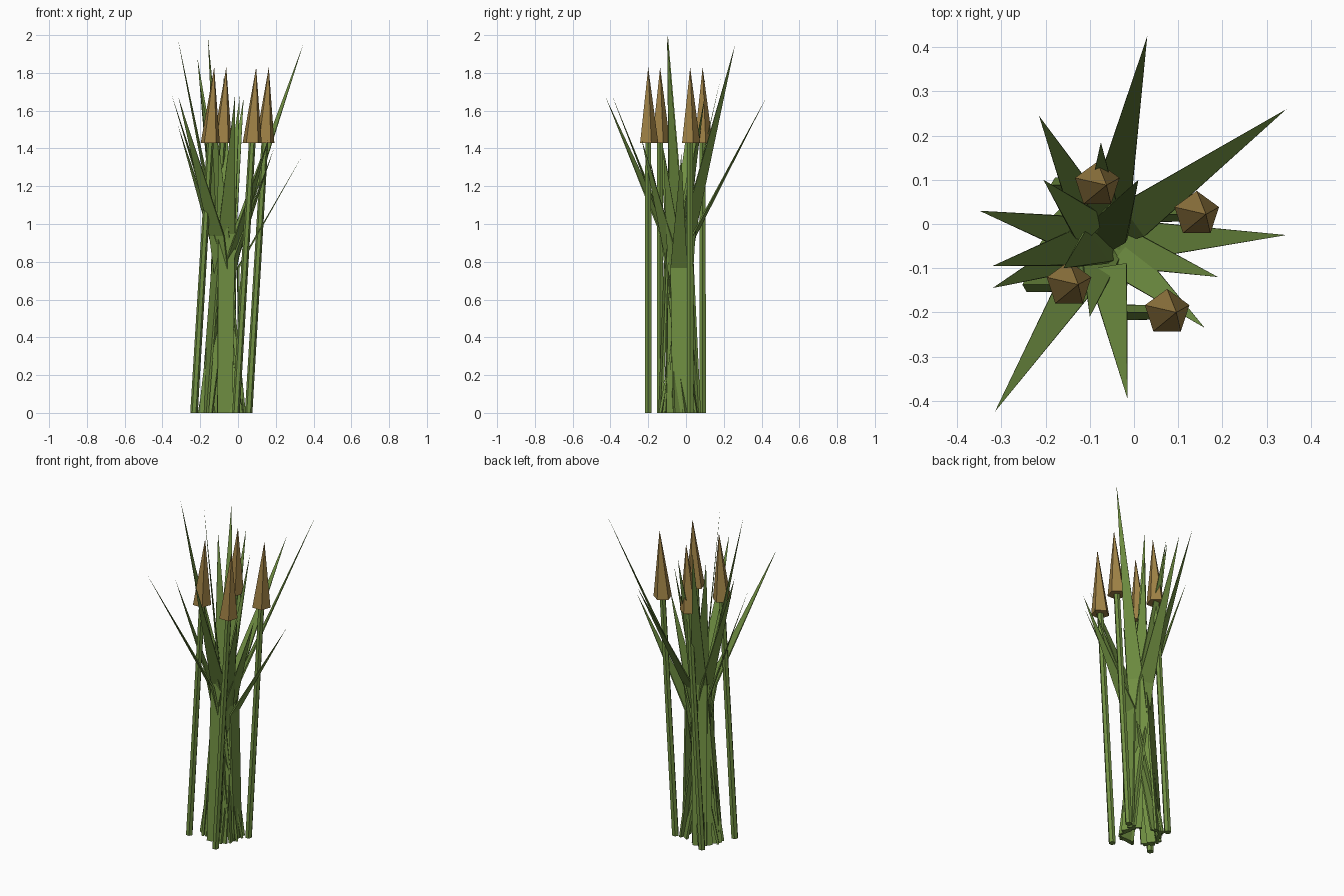
import bpy
import bmesh
from math import sin, cos, tau
from mathutils import Vector

cube = bpy.data.objects.get("Cube")
if cube:
    bpy.data.objects.remove(cube, do_unlink=True)


def make_material(name, rgb):
    mat = bpy.data.materials.new(name)
    mat.use_nodes = True
    mat.diffuse_color = (*rgb, 1)
    mat.node_tree.nodes["Principled BSDF"].inputs["Base Color"].default_value = (*rgb, 1)
    return mat


GREEN = make_material("reed green", (0.165, 0.28, 0.055))
BROWN = make_material("seed head brown", (0.345, 0.22, 0.06))


def loft(name, rings, material, tip=None):
    """Skin a row of matching rings, ending in a tip point or a flat cap."""
    bm = bmesh.new()
    rows = [[bm.verts.new(p) for p in ring] for ring in rings]
    n = len(rows[0])
    bm.faces.new(rows[0][::-1])
    for low, high in zip(rows, rows[1:]):
        for i in range(n):
            j = (i + 1) % n
            bm.faces.new((low[i], low[j], high[j], high[i]))
    if tip is None:
        bm.faces.new(rows[-1])
    else:
        point = bm.verts.new(tip)
        for i in range(n):
            bm.faces.new((rows[-1][i], rows[-1][(i + 1) % n], point))
    bmesh.ops.recalc_face_normals(bm, faces=bm.faces)
    mesh = bpy.data.meshes.new(name)
    bm.to_mesh(mesh)
    bm.free()
    mesh.materials.append(material)
    obj = bpy.data.objects.new(name, mesh)
    bpy.context.collection.objects.link(obj)
    return obj


def polygon(center, radius, sides, start):
    angles = [start + i * tau / sides for i in range(sides)]
    return [center + Vector((cos(a), sin(a), 0)) * radius for a in angles]


def blade_section(center, side, out, width, thickness):
    w, t = side * width / 2, out * thickness / 2
    return [center - w - t, center + w - t, center + w + t, center - w + t]


# Leaning six-sided stems, each with a five-sided pointed seed head
HEAD_Z, TIP_Z, LEAN = 1.43, 1.83, 0.06
for i, (x, y) in enumerate([(-0.083, 0.088), (0.142, 0.022), (-0.147, -0.137), (0.075, -0.2)]):
    foot = Vector((x - LEAN * HEAD_Z, y, 0))
    neck = Vector((x, y, HEAD_Z))
    loft(f"stem_{i + 1}", [polygon(foot, 0.02, 6, 0), polygon(neck, 0.018, 6, 0)], GREEN)
    apex = Vector((x + LEAN * (TIP_Z - HEAD_Z) - 0.003, y, TIP_Z))
    loft(f"seed_head_{i + 1}", [polygon(neck, 0.053, 5, tau / 4)], BROWN, apex)

# Flat blades that bend outward to a point; every third one stands on its own
# side of the clump and the others cross through the middle
TIPS = [
    (0.03, 0.425, 1.67), (0.345, 0.26, 1.95), (0.345, -0.025, 1.37),
    (0.19, -0.12, 1.4), (0.16, -0.235, 1.45), (-0.015, -0.395, 1.69),
    (-0.1, -0.21, 1.42), (-0.315, -0.425, 1.67), (-0.32, -0.145, 1.53),
    (-0.32, -0.095, 1.99), (-0.35, 0.03, 1.68), (-0.215, 0.245, 1.88),
    (-0.075, 0.185, 1.78), (0.01, 0.1, 1.68), (-0.205, 0.1, 1.76),
    (-0.16, -0.1, 2.0),
]
CROWN = Vector((-0.07, -0.04, 0))
BASE = Vector((-0.085, -0.035, 0))
for i, xyz in enumerate(TIPS):
    tip = Vector(xyz)
    out = tip - CROWN
    out.z = 0
    reach = out.length
    out.normalize()
    side = Vector((-out.y, out.x, 0))
    if i % 3 == 2:
        foot = BASE + out * 0.1
    else:
        foot = BASE - out * 0.085 + side * (0.05 if i % 2 else -0.05)
    bend = CROWN + out * reach * 0.17
    bend.z = min(0.95, tip.z * 0.56)
    rings = [blade_section(foot, side, out, 0.08, 0.014),
             blade_section(bend, side, out, 0.09, 0.01)]
    loft(f"blade_{i + 1}", rings, GREEN, tip)
